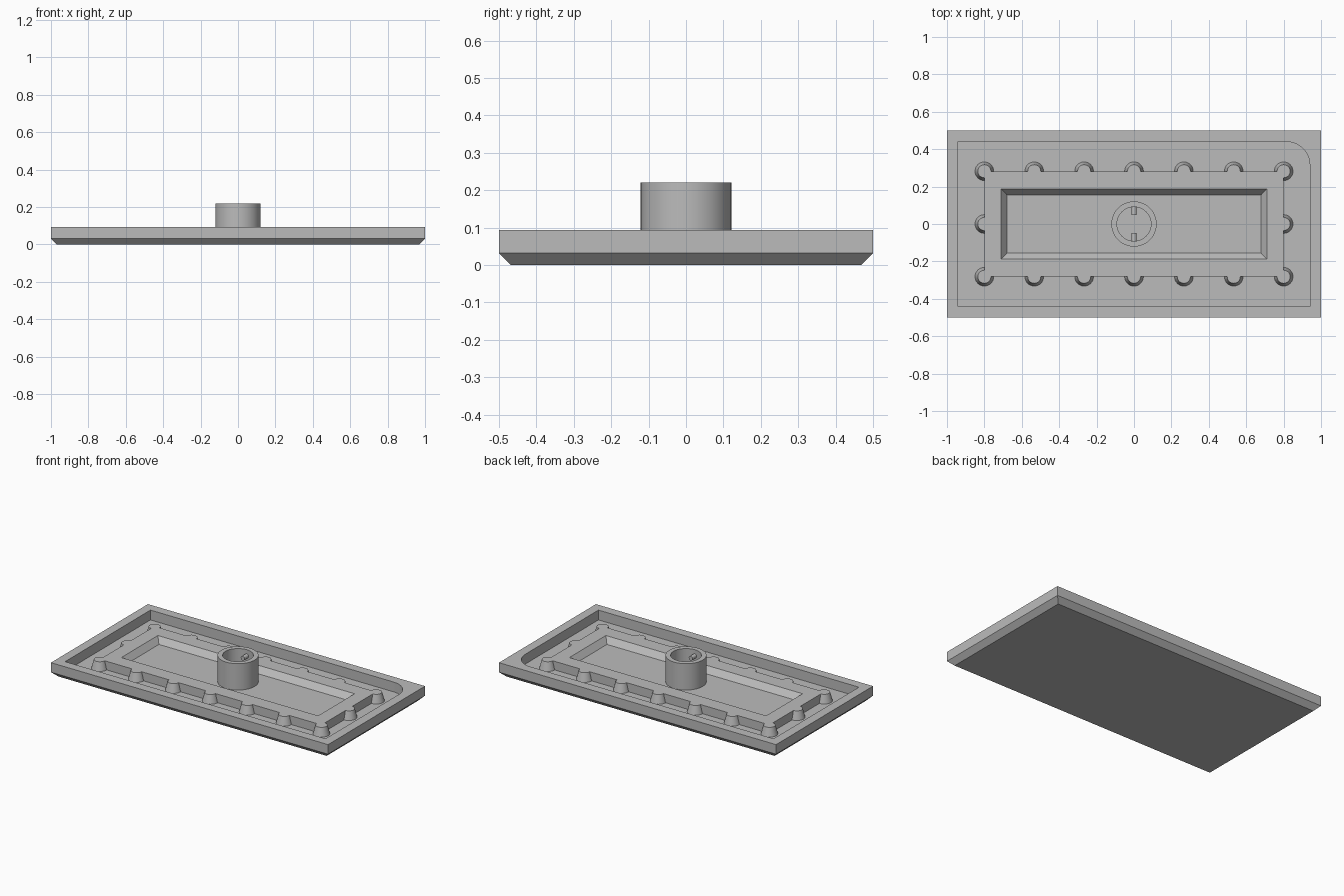
import bpy
import bmesh
from math import cos, sin, pi, tau, radians
from mathutils import Matrix

cube = bpy.data.objects.get("Cube")
if cube:
    bpy.data.objects.remove(cube, do_unlink=True)

# Single plain grey
GREY = (0.5, 0.5, 0.5, 1.0)
grey = bpy.data.materials.new("plain grey")
grey.use_nodes = True
grey.diffuse_color = GREY
grey.node_tree.nodes["Principled BSDF"].inputs["Base Color"].default_value = GREY

# Main levels
FLOOR, DECK, RIM = 0.03, 0.086, 0.094
RECESS = 0.048
HUB_TOP = 0.22


def add_object(name, bm):
    bmesh.ops.remove_doubles(bm, verts=bm.verts, dist=1e-5)
    bmesh.ops.recalc_face_normals(bm, faces=bm.faces)
    mesh = bpy.data.meshes.new(name)
    bm.to_mesh(mesh)
    bm.free()
    mesh.materials.append(grey)
    obj = bpy.data.objects.new(name, mesh)
    bpy.context.collection.objects.link(obj)
    bpy.ops.object.select_all(action="DESELECT")
    obj.select_set(True)
    bpy.context.view_layer.objects.active = obj
    bpy.ops.object.shade_smooth_by_angle(angle=radians(30))
    return obj


def loft(name, rings, cap_start=True, cap_end=True, closed=False):
    """Skin a series of rings that share the same point count."""
    bm = bmesh.new()
    loops = [[bm.verts.new(p) for p in ring] for ring in rings]
    pairs = list(zip(loops, loops[1:]))
    if closed:
        pairs.append((loops[-1], loops[0]))
    for a, b in pairs:
        for i in range(len(a)):
            j = (i + 1) % len(a)
            bm.faces.new((a[i], a[j], b[j], b[i]))
    if cap_start:
        bm.faces.new(loops[0])
    if cap_end:
        bm.faces.new(loops[-1])
    return add_object(name, bm)


def circle(r, z, n=48):
    return [(r * cos(tau * i / n), r * sin(tau * i / n), z) for i in range(n)]


STEPS = 12


def rect(x, y, z, corner=None):
    """Rectangle; with a corner radius, the back left corner becomes an arc."""
    pts = [(-x, y, z), (-x, -y, z), (x, -y, z)]
    for i in range(STEPS + 1):
        a = pi / 2 * i / STEPS
        r = corner or 0
        pts.append((x - r + r * cos(a), y - r + r * sin(a), z))
    return pts


# Tray with chamfered underside, flat rim and one rounded inner corner
loft("tray", [
    rect(0.968, 0.468, 0),
    rect(1, 0.5, 0.032),
    rect(1, 0.5, RIM),
    rect(0.94, 0.44, RIM, 0.125),
    rect(0.94, 0.44, FLOOR, 0.125),
])


# Raised deck with a sloped recess
def box_ring(x, y, z):
    return [(-x, y, z), (-x, -y, z), (x, -y, z), (x, y, z)]


loft("raised_deck", [
    box_ring(0.8, 0.282, FLOOR),
    box_ring(0.8, 0.282, DECK),
    box_ring(0.71, 0.188, DECK),
    box_ring(0.68, 0.156, RECESS),
])

# Tapered pegs around the deck edge
spots = [(-0.8 + 1.6 * i / 6, side * 0.282) for i in range(7) for side in (-1, 1)]
spots += [(-0.8, 0), (0.8, 0)]
for x, y in spots:
    peg = loft("peg", [circle(0.05, FLOOR, 32), circle(0.035, DECK, 32)])
    peg.location = (x, y, 0)

# Hollow central hub
loft("hub", [
    circle(0.121, RECESS), circle(0.121, HUB_TOP),
    circle(0.091, HUB_TOP), circle(0.091, RECESS),
], cap_start=False, cap_end=False, closed=True)

# Two small pins pointing inward inside the hub
for side in (-1, 1):
    pin = bmesh.new()
    bmesh.ops.create_cone(
        pin, cap_ends=True, segments=20, radius1=0.014, radius2=0.014, depth=0.05,
        matrix=Matrix.Translation((0, side * 0.073, 0.18)) @ Matrix.Rotation(pi / 2, 4, "X"))
    add_object("hub_pin", pin)
